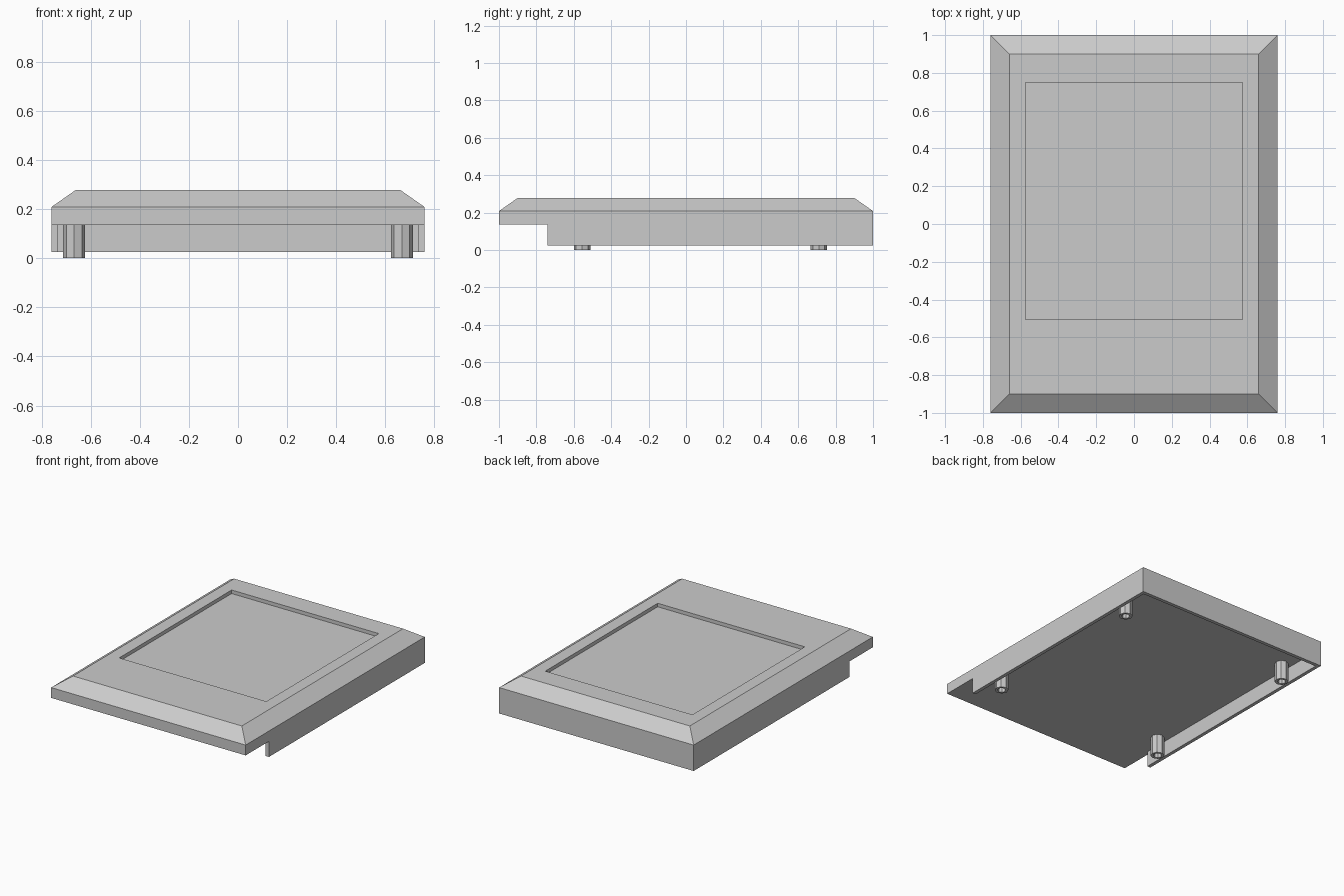
import bpy
import bmesh
from math import cos, sin, tau

default = bpy.data.objects.get("Cube")
if default:
    bpy.data.objects.remove(default, do_unlink=True)

grey = bpy.data.materials.new("light_grey")
grey.use_nodes = True
colour = (0.6, 0.6, 0.6, 1)
grey.diffuse_color = colour
for node in grey.node_tree.nodes:
    if node.type == "BSDF_PRINCIPLED":
        node.inputs["Base Color"].default_value = colour

HALF_X, HALF_Y = 0.76, 1.0
FLOOR, SHOULDER, TOP = 0.135, 0.208, 0.278
SKIRT_BOTTOM, SKIRT_FRONT, WALL = 0.025, -0.74, 0.025


def rect(x0, x1, y0, y1):
    return [(x0, y0), (x1, y0), (x1, y1), (x0, y1)]


def loft(name, sections, closed=False):
    """Skin matching outlines given as (points, height); cap or close the ends."""
    bm = bmesh.new()
    rings = [[bm.verts.new((x, y, z)) for x, y in pts] for pts, z in sections]
    pairs = list(zip(rings, rings[1:]))
    if closed:
        pairs.append((rings[-1], rings[0]))
    else:
        bm.faces.new(rings[0][::-1])
        bm.faces.new(rings[-1])
    for a, b in pairs:
        for i in range(len(a)):
            j = (i + 1) % len(a)
            bm.faces.new((a[i], a[j], b[j], b[i]))
    bmesh.ops.recalc_face_normals(bm, faces=bm.faces)
    mesh = bpy.data.meshes.new(name)
    bm.to_mesh(mesh)
    bm.free()
    mesh.materials.append(grey)
    obj = bpy.data.objects.new(name, mesh)
    bpy.context.collection.objects.link(obj)
    return obj


# Top panel with sloped rim and a shallow rectangular recess
outer = rect(-HALF_X, HALF_X, -HALF_Y, HALF_Y)
inner = rect(-HALF_X + 0.1, HALF_X - 0.1, -HALF_Y + 0.1, HALF_Y - 0.1)
recess = rect(-0.575, 0.575, -0.505, 0.75)
loft("top_panel", [(outer, FLOOR), (outer, SHOULDER), (inner, TOP),
                   (recess, TOP), (recess, TOP - 0.025)])

# U-shaped skirt, open at the front
ix, iy = HALF_X - WALL, HALF_Y - WALL
skirt = [(-HALF_X, SKIRT_FRONT), (-ix, SKIRT_FRONT), (-ix, iy), (ix, iy),
         (ix, SKIRT_FRONT), (HALF_X, SKIRT_FRONT), (HALF_X, HALF_Y), (-HALF_X, HALF_Y)]
loft("skirt", [(skirt, SKIRT_BOTTOM), (skirt, FLOOR)])


# Hollow eight-sided posts under the corners
def ring(cx, cy, r, sides=8):
    return [(cx + r * cos(tau * i / sides), cy + r * sin(tau * i / sides))
            for i in range(sides)]


for side, x in (("right", -0.667), ("left", 0.667)):
    for end, y in (("front", -0.555), ("back", 0.71)):
        wide, bore = ring(x, y, 0.045), ring(x, y, 0.028)
        loft(f"{end}_{side}_post", [(wide, FLOOR), (wide, 0), (bore, 0), (bore, FLOOR)],
             closed=True)
